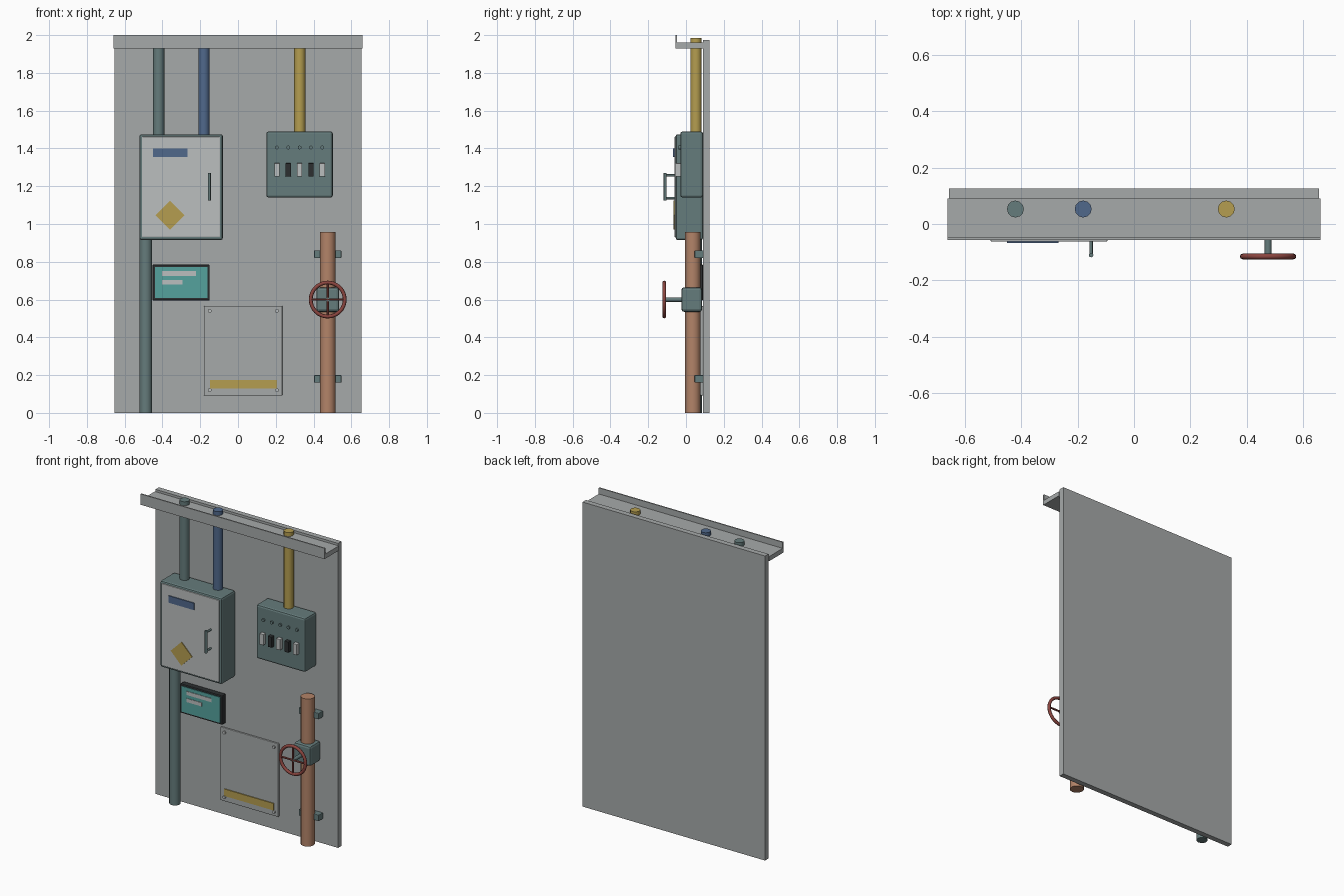
import bpy
from math import pi, radians
from mathutils import Matrix

if "Cube" in bpy.data.objects:
    bpy.data.objects.remove(bpy.data.objects["Cube"])


def material(name, r, g, b):
    m = bpy.data.materials.new(name)
    m.use_nodes = True
    m.diffuse_color = (r, g, b, 1)
    m.node_tree.nodes["Principled BSDF"].inputs["Base Color"].default_value = (r, g, b, 1)
    return m


WALL = material("wall grey", 0.38, 0.40, 0.40)
PALE = material("pale grey", 0.50, 0.52, 0.52)
TEAL = material("grey green paint", 0.13, 0.20, 0.20)
BLUE = material("blue paint", 0.08, 0.14, 0.26)
YELLOW = material("yellow paint", 0.46, 0.34, 0.08)
COPPER = material("copper", 0.45, 0.23, 0.14)
RED = material("red paint", 0.26, 0.06, 0.05)
SCREEN = material("screen cyan", 0.09, 0.36, 0.34)
DARK = material("black plastic", 0.025, 0.028, 0.03)


def box(name, x, y, z, mat, bevel=0):
    """Box spanning the given (low, high) ranges."""
    bpy.ops.mesh.primitive_cube_add(size=1)
    ob = bpy.context.object
    ob.name = name
    size = [b - a for a, b in (x, y, z)]
    mid = [(a + b) / 2 for a, b in (x, y, z)]
    ob.data.transform(Matrix.Diagonal((*size, 1)))
    ob.location = mid
    ob.data.materials.append(mat)
    if bevel:
        mod = ob.modifiers.new("Bevel", "BEVEL")
        mod.width = bevel
        mod.segments = 2
    return ob


def rod(name, centre, radius, length, mat, axis="z", sides=12):
    """Cylinder centred at a point, along the given axis."""
    turn = {"x": (0, pi / 2, 0), "y": (pi / 2, 0, 0), "z": (0, 0, 0)}[axis]
    bpy.ops.mesh.primitive_cylinder_add(vertices=sides, radius=radius, depth=length,
                                        location=centre, rotation=turn)
    ob = bpy.context.object
    ob.name = name
    ob.data.materials.append(mat)
    bpy.ops.object.shade_smooth_by_angle(angle=radians(40))
    return ob


def pipe(name, x, y, radius, low, high, mat):
    return rod(name, (x, y, (low + high) / 2), radius, high - low, mat)


FRONT = 0.09  # front surface of the wall

# Wall and cable tray
box("wall_panel", (-0.655, 0.655), (FRONT, 0.125), (0, 1.975), WALL)
box("tray_floor", (-0.66, 0.66), (-0.055, FRONT), (1.93, 1.96), WALL)
box("tray_lip", (-0.66, 0.66), (-0.056, -0.048), (1.93, 2.0), WALL)

# Conduits
pipe("conduit_green", -0.42, 0.053, 0.03, 1.45, 1.985, TEAL)
pipe("conduit_blue", -0.18, 0.053, 0.03, 1.45, 1.985, BLUE)
pipe("conduit_yellow", 0.327, 0.053, 0.03, 1.47, 1.985, YELLOW)
pipe("conduit_lower", -0.488, 0.05, 0.034, 0, 0.93, TEAL)

# Large cabinet with door, label, warning diamond and handle
box("cabinet", (-0.522, -0.08), (-0.055, FRONT), (0.915, 1.475), TEAL, 0.012)
box("cabinet_door", (-0.508, -0.094), (-0.062, -0.05), (0.93, 1.462), PALE, 0.003)
box("cabinet_label", (-0.45, -0.268), (-0.068, -0.06), (1.355, 1.4), BLUE)
diamond = box("warning_diamond", (-0.414, -0.306), (-0.067, -0.06), (0.993, 1.101), YELLOW)
diamond.rotation_euler.y = pi / 4
rod("door_handle", (-0.152, -0.11, 1.198), 0.008, 0.146, TEAL)
for z in (1.137, 1.258):
    rod("handle_post", (-0.152, -0.083, z), 0.006, 0.05, TEAL, "y")

# Breaker box with switches and indicator lamps
box("breaker_box", (0.15, 0.502), (-0.03, FRONT), (1.14, 1.49), TEAL, 0.012)
for i in range(5):
    x = 0.206 + i * 0.06
    box("breaker_switch", (x - 0.014, x + 0.014), (-0.055, -0.025), (1.252, 1.322),
        DARK if i % 2 else PALE, 0.002)
    rod("indicator_lamp", (x, -0.033, 1.405), 0.01, 0.012, TEAL, "y")

# Display
box("display_frame", (-0.452, -0.15), (0.053, FRONT), (0.595, 0.785), DARK, 0.005)
box("display_screen", (-0.44, -0.162), (0.049, 0.055), (0.607, 0.773), SCREEN)
for right, z in ((-0.223, 0.738), (-0.293, 0.692)):
    box("display_line", (-0.402, right), (0.046, 0.05), (z - 0.012, z + 0.012), PALE)

# Access plate with corner screws and a yellow strip
box("access_plate", (-0.18, 0.235), (0.076, FRONT), (0.092, 0.567), WALL, 0.004)
box("access_strip", (-0.148, 0.206), (0.07, 0.077), (0.13, 0.175), YELLOW)
for x in (-0.15, 0.206):
    for z in (0.12, 0.54):
        rod("plate_screw", (x, 0.073, z), 0.01, 0.01, PALE, "y")

# Copper pipe, wall clamps and valve
VX, VZ = 0.475, 0.6
pipe("copper_pipe", VX, 0.036, 0.042, 0, 0.957, COPPER)
for z in (0.18, 0.84):
    box("pipe_clamp", (VX - 0.072, VX + 0.072), (0.046, FRONT), (z - 0.02, z + 0.02), TEAL, 0.003)
box("valve_body", (VX - 0.06, VX + 0.06), (-0.024, 0.085), (VZ - 0.065, VZ + 0.065), TEAL, 0.014)
rod("valve_stem", (VX, -0.07, VZ), 0.012, 0.1, TEAL, "y")

# Hand wheel
bpy.ops.mesh.primitive_torus_add(major_radius=0.09, minor_radius=0.01, major_segments=32,
                                 minor_segments=8, location=(VX, -0.115, VZ),
                                 rotation=(pi / 2, 0, 0))
wheel = bpy.context.object
wheel.name = "wheel_rim"
wheel.data.materials.append(RED)
bpy.ops.object.shade_smooth_by_angle(angle=radians(60))
for axis in "xz":
    rod("wheel_spoke", (VX, -0.115, VZ), 0.006, 0.18, RED, axis, 8)
